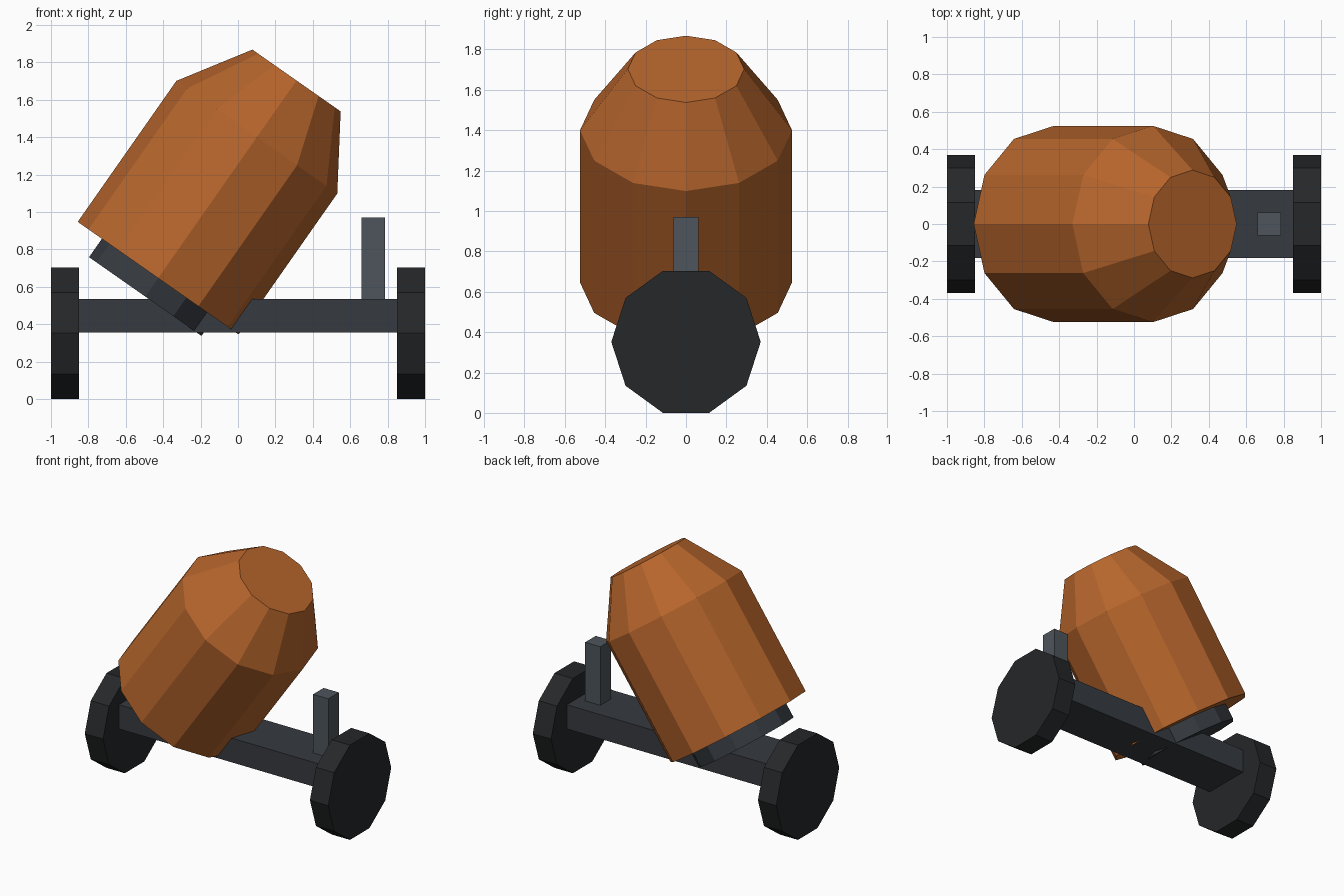
import bpy, bmesh
from math import sin, cos, pi, radians

if "Cube" in bpy.data.objects:
    bpy.data.objects.remove(bpy.data.objects["Cube"])


def material(name, color):
    m = bpy.data.materials.new(name)
    m.diffuse_color = (*color, 1)
    m.use_nodes = True
    m.node_tree.nodes["Principled BSDF"].inputs["Base Color"].default_value = m.diffuse_color
    return m


orange = material("orange_paint", (0.47, 0.13, 0.025))
rubber = material("dark_rubber", (0.018, 0.02, 0.022))
frame = material("frame_metal", (0.037, 0.043, 0.052))
steel = material("post_steel", (0.075, 0.09, 0.105))


def finish(name, bm, mat, loc, rot=(0, 0, 0)):
    bmesh.ops.recalc_face_normals(bm, faces=bm.faces)
    me = bpy.data.meshes.new(name)
    bm.to_mesh(me)
    bm.free()
    me.materials.append(mat)
    ob = bpy.data.objects.new(name, me)
    ob.location, ob.rotation_euler = loc, rot
    bpy.context.collection.objects.link(ob)
    return ob


def lathe(name, profile, sides, mat, loc, rot):
    """Capped, flat-sided solid from (radius, height) rings."""
    bm = bmesh.new()
    rings = [[bm.verts.new((r * cos(2 * pi * i / sides), r * sin(2 * pi * i / sides), h))
              for i in range(sides)] for r, h in profile]
    for a, b in zip(rings, rings[1:]):
        for i in range(sides):
            j = (i + 1) % sides
            bm.faces.new((a[i], a[j], b[j], b[i]))
    bm.faces.new(rings[0][::-1])
    bm.faces.new(rings[-1])
    return finish(name, bm, mat, loc, rot)


def box(name, lo, hi, mat):
    bm = bmesh.new()
    bmesh.ops.create_cube(bm, size=1)
    bmesh.ops.scale(bm, vec=[b - a for a, b in zip(lo, hi)], verts=bm.verts)
    return finish(name, bm, mat, [(a + b) / 2 for a, b in zip(lo, hi)])


# Tilted mixing drum and the disc mount under it
tilt = (0, radians(35), 0)
base = (-0.427, 0, 0.646)
lathe("drum", [(0.525, 0), (0.525, 0.92), (0.288, 1.29)], 12, orange, base, tilt)
lathe("drum_mount", [(0.367, -0.12), (0.367, 0.02)], 12, frame, base, tilt)

# Axle beam and upright handle post
box("axle_beam", (-0.98, -0.183, 0.355), (0.98, 0.183, 0.535), frame)
box("handle_post", (0.66, -0.062, 0.5), (0.785, 0.062, 0.97), steel)

# Ten-sided wheels, standing flat on the ground
for side, x in (("left", -1.0), ("right", 0.85)):
    lathe(side + "_wheel", [(0.37, 0), (0.37, 0.15)], 10, rubber,
          (x, 0, 0.37 * cos(pi / 10)), (pi / 2, 0, pi / 2))
